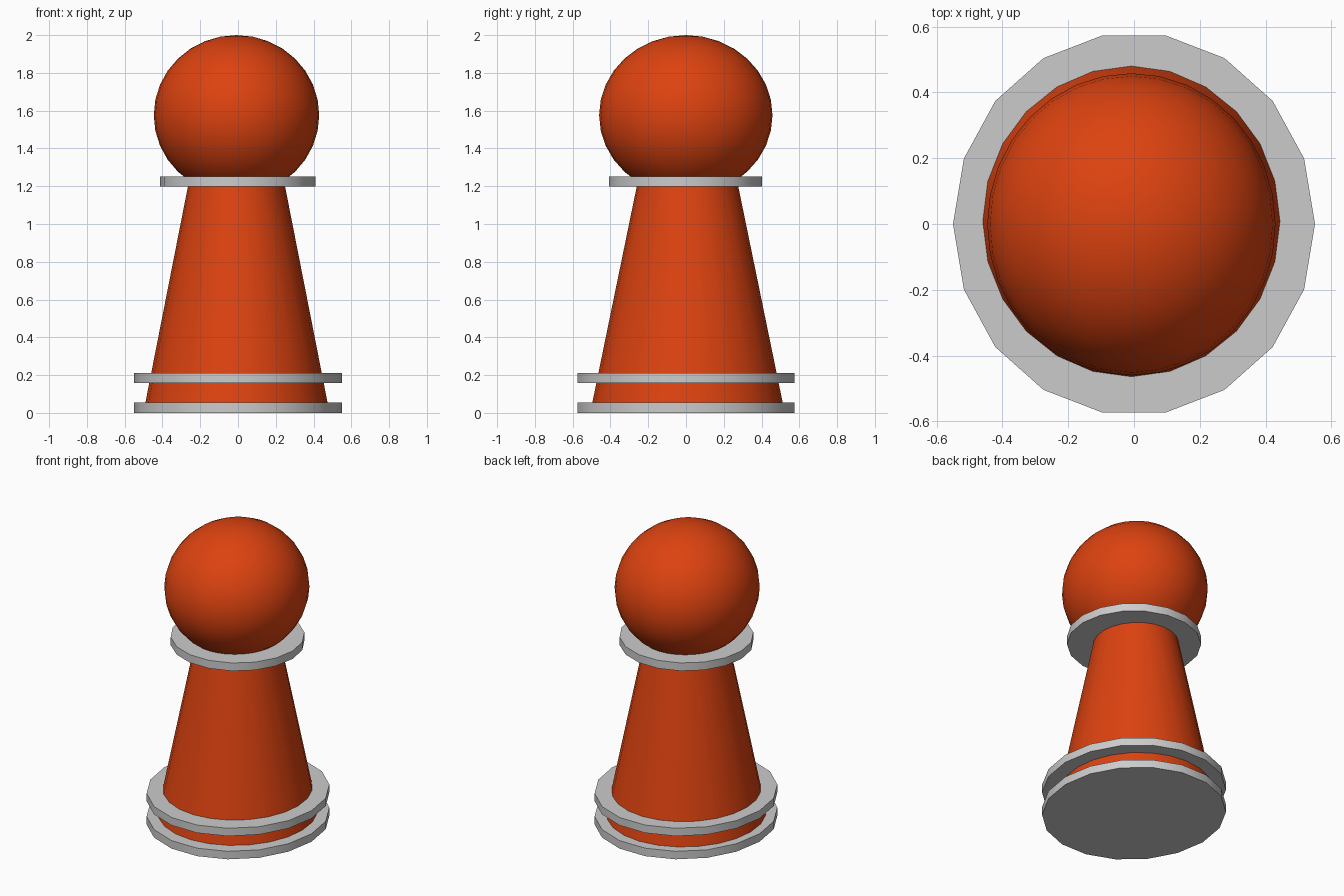
import bpy
import math

if "Cube" in bpy.data.objects:
    bpy.data.objects.remove(bpy.data.objects["Cube"])

orange = bpy.data.materials.new("orange")
orange.diffuse_color = (0.72, 0.055, 0.005, 1)
orange.use_nodes = True
orange.node_tree.nodes["Principled BSDF"].inputs["Base Color"].default_value = orange.diffuse_color


def finish(name, scale, material=None):
    ob = bpy.context.object
    ob.name = name
    ob.scale = scale
    bpy.ops.object.transform_apply(location=False, rotation=False, scale=True)
    if material:
        ob.data.materials.append(material)
    bpy.ops.object.shade_smooth_by_angle(angle=math.radians(40))
    return ob


def disc(name, x, y, z0, z1, rx, ry):
    # 18-sided disc with a corner on the x axis
    bpy.ops.mesh.primitive_cylinder_add(
        vertices=18, radius=1, depth=z1 - z0, location=(x, y, (z0 + z1) / 2),
        rotation=(0, 0, math.radians(90)))
    bpy.ops.object.transform_apply(location=False, rotation=True, scale=False)
    return finish(name, (rx, ry, 1))


# Grey rings
disc("base_disc", 0, 0, 0, 0.054, 0.55, 0.582)
disc("lower_ring", 0, 0, 0.157, 0.21, 0.55, 0.582)
disc("neck_collar", -0.002, -0.002, 1.198, 1.252, 0.411, 0.411)

# Tapered body
z0, z1 = 0.03, 1.23
bpy.ops.mesh.primitive_cone_add(
    vertices=24, radius1=0.487, radius2=0.251, depth=z1 - z0,
    location=(-0.008, 0.008, (z0 + z1) / 2))
finish("body", (1, 1.045, 1), orange)

# Round head
bpy.ops.mesh.primitive_uv_sphere_add(
    segments=32, ring_count=16, radius=1, location=(-0.008, -0.001, 1.576))
finish("head", (0.438, 0.459, 0.424), orange)
